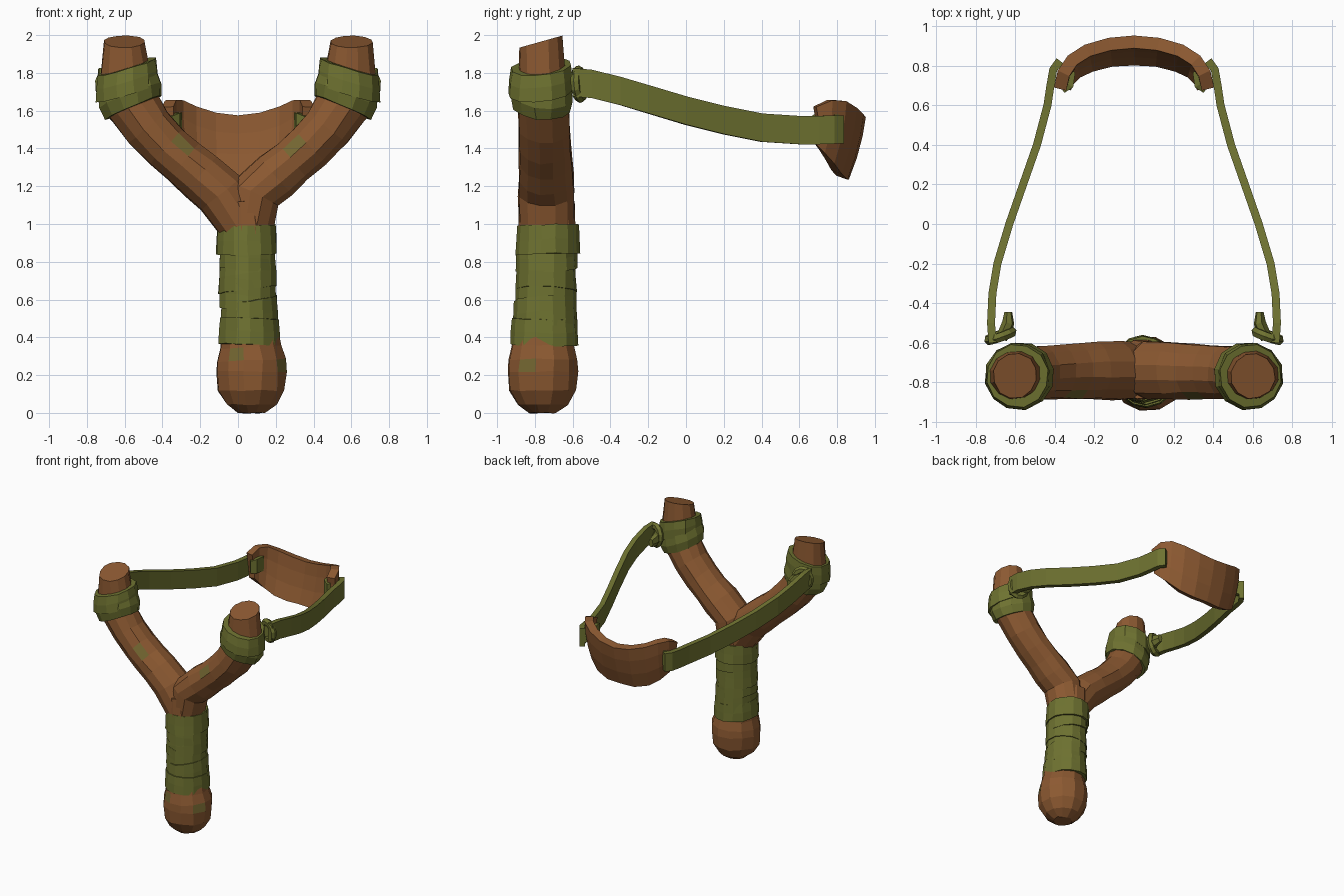
import bpy, bmesh, math, random
from mathutils import Vector, Matrix

if "Cube" in bpy.data.objects:
    bpy.data.objects.remove(bpy.data.objects["Cube"])

random.seed(4)
X, Y, Z = Vector((1, 0, 0)), Vector((0, 1, 0)), Vector((0, 0, 1))


def material(name, rgb):
    m = bpy.data.materials.new(name)
    m.diffuse_color = (*rgb, 1)
    m.use_nodes = True
    m.node_tree.nodes["Principled BSDF"].inputs["Base Color"].default_value = m.diffuse_color
    return m


WOOD = material("brown wood", (0.262, 0.100, 0.031))
CLOTH = material("olive cloth", (0.156, 0.168, 0.030))
MOSS = material("mossy wood", (0.175, 0.135, 0.031))


def loft(bm, secs, sides=12, axis=Y, shear=(0, 0), jitter=0.0):
    """Tube through sections (x, y, z, half width across, half width along axis)."""
    pts = [Vector(s[:3]) for s in secs]
    k, phase = (math.sqrt(2), math.pi / 4) if sides == 4 else (1, 0.2)
    rings = []
    for i, (p, s) in enumerate(zip(pts, secs)):
        t = pts[min(i + 1, len(pts) - 1)] - pts[max(i - 1, 0)]
        u = t.cross(axis).normalized()
        ring = []
        for j in range(sides):
            a = 2 * math.pi * j / sides + phase
            o = u * (math.cos(a) * s[3] * k) + axis * (math.sin(a) * s[4] * k)
            o.z += shear[0] * o.x + shear[1] * o.y
            o += Vector([random.uniform(-jitter, jitter) for _ in range(3)])
            ring.append(bm.verts.new(p + o))
        rings.append(ring)
    for a, b in zip(rings, rings[1:]):
        for j in range(sides):
            n = (j + 1) % sides
            bm.faces.new((a[j], a[n], b[n], b[j]))
    bm.faces.new(rings[0])
    bm.faces.new(rings[-1])


def finish(bm, name, mats, mirror=False, recalc=True):
    if recalc:
        bmesh.ops.recalc_face_normals(bm, faces=bm.faces)
    me = bpy.data.meshes.new(name)
    bm.to_mesh(me)
    bm.free()
    for m in mats:
        me.materials.append(m)
    ob = bpy.data.objects.new(name, me)
    bpy.context.collection.objects.link(ob)
    if mirror:
        ob.modifiers.new("mirror", 'MIRROR').use_clip = False
    return ob


# Fork: handle with rounded knob, plus two arms, fused together
bm = bmesh.new()
loft(bm, [(.07, -.76, .0, .07, .07), (.07, -.76, .045, .135, .135),
          (.07, -.76, .12, .178, .178), (.07, -.76, .22, .19, .19),
          (.07, -.76, .28, .184, .185), (.065, -.76, .35, .165, .168),
          (.05, -.745, .6, .135, .14), (.045, -.735, .95, .145, .155),
          (.04, -.735, 1.12, .14, .15)], jitter=.004)
fork = finish(bm, "fork", [WOOD, MOSS])
arms = []
for side, x0 in ((-1, .03), (1, .06)):
    bm = bmesh.new()
    path = [(x0 * side, .98, .125, .145), (.09, 1.16, .14, .15), (.20, 1.255, .135, .148),
            (.29, 1.33, .128, .143), (.38, 1.41, .13, .138), (.475, 1.51, .135, .136),
            (.55, 1.62, .145, .135), (.595, 1.79, .137, .125), (.60, 1.965, .112, .115)]
    loft(bm, [(side * x, -.74 - .035 * max(0, z - 1.2), z, a, b) for x, z, a, b in path],
         jitter=.004)
    for v in bm.verts:  # slanted cut at the tip
        if v.co.z > 1.9:
            v.co.z = 1.965 + (v.co.y + .77) * .28
    arms.append(finish(bm, "arm_helper", [WOOD, MOSS]))
bpy.context.view_layer.objects.active = fork
for arm in arms:
    mod = fork.modifiers.new("fuse", 'BOOLEAN')
    mod.operation, mod.solver, mod.object = 'UNION', 'EXACT', arm
    bpy.ops.object.modifier_apply(modifier=mod.name)
    bpy.data.objects.remove(arm)
# Mossy patches on the wood
for c, r in (((-.25, -.86, 1.385), .06), ((.27, -.86, 1.41), .045),
             ((-.04, -.90, .31), .05), ((.2, -.87, .27), .05)):
    for f in fork.data.polygons:
        if (f.center - Vector(c)).length < r:
            f.material_index = 1

# Handle wrap: overlapping tilted strips of cloth
bm = bmesh.new()
for z0, z1, x, y, a, b, sx, sy in (
        (.36, .50, .06, -.75, .166, .180, -.04, -.02),
        (.44, .60, .058, -.745, .158, .170, .14, .05),
        (.54, .71, .052, -.742, .154, .163, -.14, .04),
        (.65, .82, .050, -.74, .156, .160, .13, -.04),
        (.76, .90, .050, -.738, .154, .164, -.10, .05),
        (.84, .995, .046, -.732, .164, .170, .02, .03)):
    loft(bm, [(x, y, z0, a, b), (x, y, (z0 + z1) / 2, a - .003, b - .003),
              (x, y, z1, a - .008, b - .006)], 14, shear=(sx, sy), jitter=.003)
finish(bm, "handle_wrap", [CLOTH])

# Cloth bands round the arms, two crossing layers
bm = bmesh.new()
loft(bm, [(.585, -.768, 1.70, .168, .172), (.588, -.768, 1.77, .166, .170),
          (.59, -.768, 1.835, .158, .160)], 12, shear=(-.27, .10), jitter=.004)
loft(bm, [(.555, -.765, 1.615, .155, .155), (.57, -.765, 1.68, .170, .168),
          (.585, -.765, 1.76, .160, .160)], 12, shear=(-.20, -.08), jitter=.004)
finish(bm, "arm_bands", [CLOTH], mirror=True)


# Knots: a cloth loop round each strap with a short tail
def loop(bm, centre, normal, major, minor, tall):
    rot = Z.rotation_difference(Vector(normal)).to_matrix()
    rings = []
    for i in range(12):
        a = i * math.pi / 6
        ring = []
        for j in range(6):
            b = j * math.pi / 3
            r = major + minor * math.cos(b)
            p = rot @ Vector((r * math.cos(a), r * math.sin(a), minor * math.sin(b)))
            p.z *= tall
            ring.append(bm.verts.new(p + Vector(centre)))
        rings.append(ring)
    for i in range(12):
        a, b = rings[i], rings[(i + 1) % 12]
        for j in range(6):
            n = (j + 1) % 6
            bm.faces.new((a[j], a[n], b[n], b[j]))


bm = bmesh.new()
loop(bm, (.675, -.565, 1.74), (.35, 1, .1), .062, .026, 1.15)
loft(bm, [(.67, -.58, 1.74, .03, .05), (.635, -.50, 1.735, .032, .05),
          (.635, -.445, 1.73, .02, .035)], 6, axis=Z)
finish(bm, "strap_knots", [CLOTH], mirror=True)

# Straps: flat ribbons from the knots to the pouch, tucked through to its inside
bm = bmesh.new()
ribbon = [(.715, -.60, 1.75), (.722, -.50, 1.742), (.715, -.35, 1.705), (.69, -.2, 1.66),
          (.63, 0, 1.60), (.56, .2, 1.55), (.49, .4, 1.51), (.437, .6, 1.497),
          (.422, .70, 1.497), (.408, .78, 1.50), (.375, .825, 1.50)]
loft(bm, [(*p, .020, .075) for p in ribbon], 4, axis=Z)
loft(bm, [(.37, .80, 1.52, .018, .06), (.315, .755, 1.53, .02, .06),
          (.325, .70, 1.53, .02, .058), (.36, .675, 1.52, .015, .05)], 4, axis=Z)
finish(bm, "straps", [CLOTH], mirror=True)

# Pouch: curved leather panel; columns of x, top y, top z, bottom y, bottom z
half = [(0, .952, 1.565, .862, 1.235), (.13, .94, 1.58, .855, 1.235),
        (.25, .905, 1.615, .825, 1.265), (.335, .85, 1.65, .785, 1.32),
        (.385, .775, 1.655, .735, 1.375), (.405, .69, 1.62, .69, 1.42)]
cols = [(-c[0], *c[1:]) for c in half[:0:-1]] + half
bm = bmesh.new()
grid = []
for x, yt, zt, yb, zb in cols:
    col = []
    for t in (0, .3, .65, 1):
        bulge = .05 * t * (1 - t)
        col.append(bm.verts.new((x * (1 - .06 * t * t), yt + (yb - yt) * t + bulge,
                                 zt + (zb - zt) * t)))
    grid.append(col)
for a, b in zip(grid, grid[1:]):
    for j in range(3):
        bm.faces.new((a[j], b[j], b[j + 1], a[j + 1]))
pouch = finish(bm, "pouch", [WOOD], recalc=False)
mod = pouch.modifiers.new("thickness", 'SOLIDIFY')
mod.thickness, mod.offset = .065, -1
